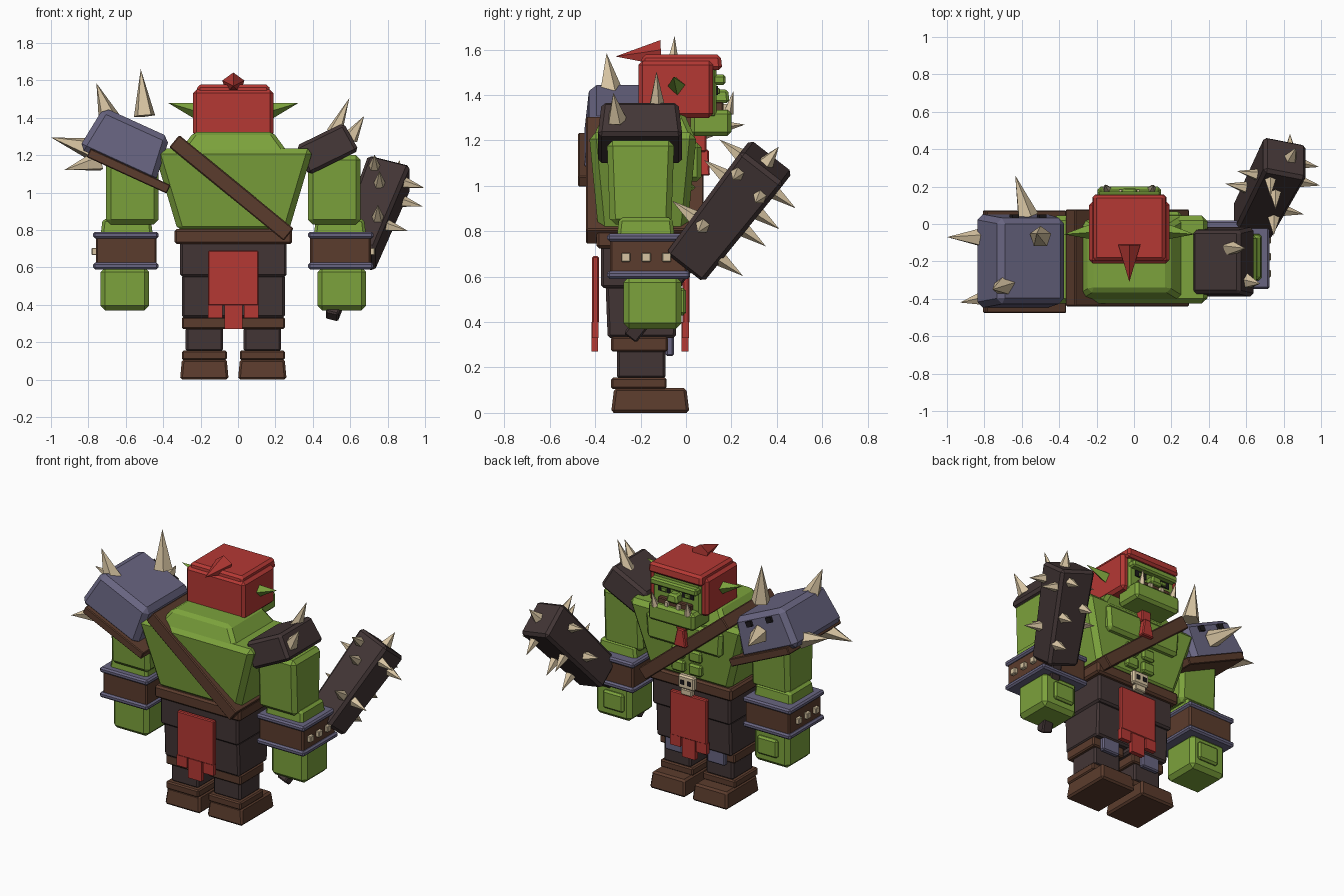
import bpy, bmesh
from math import radians
from mathutils import Vector, Matrix

if "Cube" in bpy.data.objects:
    bpy.data.objects.remove(bpy.data.objects["Cube"])

MID = -0.025  # symmetry plane of the body


def material(name, *rgb):
    m = bpy.data.materials.new(name)
    m.use_nodes = True
    m.diffuse_color = (*rgb, 1)
    m.node_tree.nodes["Principled BSDF"].inputs["Base Color"].default_value = (*rgb, 1)
    return m


green = material("green skin", .20, .36, .045)
red = material("red cloth", .46, .04, .034)
brown = material("brown leather", .105, .045, .026)
dark = material("dark hide", .055, .036, .036)
steel = material("blue grey metal", .14, .13, .22)
bone = material("bone", .68, .55, .36)
black = material("black", .012, .01, .012)


def finish(name, bm, mat):
    bmesh.ops.recalc_face_normals(bm, faces=bm.faces)
    mesh = bpy.data.meshes.new(name)
    bm.to_mesh(mesh)
    bm.free()
    mesh.materials.append(mat)
    ob = bpy.data.objects.new(name, mesh)
    bpy.context.collection.objects.link(ob)
    return ob


def block(name, mat, x, y, z, top=(1, 1), bevel=.012, frame=None):
    """Chamfered box from three ranges; top scales the upper face."""
    bm = bmesh.new()
    bmesh.ops.create_cube(bm, size=1)
    for v in bm.verts:
        if v.co.z > 0:
            v.co.x *= top[0]
            v.co.y *= top[1]
        for i, (a, b) in enumerate((x, y, z)):
            v.co[i] = (a + b) / 2 + v.co[i] * (b - a)
    if bevel:
        bmesh.ops.bevel(bm, geom=bm.edges[:], offset=bevel, segments=1, affect='EDGES')
    if frame:
        bm.transform(frame)
    return finish(name, bm, mat)


def centred(name, mat, half, y, z, **kw):
    return block(name, mat, (MID - half, MID + half), y, z, **kw)


def pair(name, mat, inner, outer, y, z, **kw):
    """Same block on both sides of the body."""
    for side, s in (("left", 1), ("right", -1)):
        block(side + "_" + name, mat, sorted((MID + s * inner, MID + s * outer)), y, z, **kw)


def spike(name, mat, base, tip, radius=.05, sides=5):
    base, tip = Vector(base), Vector(tip)
    d = tip - base
    bm = bmesh.new()
    bmesh.ops.create_cone(bm, cap_ends=True, segments=sides, radius1=radius, radius2=0, depth=d.length)
    turn = Vector((0, 0, 1)).rotation_difference(d).to_matrix().to_4x4()
    bm.transform(Matrix.Translation((base + tip) / 2) @ turn)
    return finish(name, bm, mat)


def tilted(x, z, degrees):
    return Matrix.Translation((x, 0, z)) @ Matrix.Rotation(radians(degrees), 4, 'Y')


# Boots and legs
pair("boot", brown, .025, .285, (-.33, .015), (0, .11), top=(.92, .92))
pair("boot_cuff", brown, .035, .275, (-.33, -.085), (.105, .155), bevel=.008)
pair("shin", dark, .055, .255, (-.305, -.09), (.15, .28))
pair("knee_band", brown, .035, .275, (-.33, -.08), (.27, .335), bevel=.008)
pair("knee_plate", steel, .09, .22, (-.09, -.053), (.25, .355), bevel=.008)
pair("thigh", dark, .012, .275, (-.345, -.045), (.33, .56), top=(1, 1.06))
centred("hips", dark, .285, (-.375, -.015), (.55, .74))
centred("waist_belt", brown, .315, (-.395, .012), (.725, .805))

# Loincloth, front and back
for side, y0 in (("front", -.015), ("rear", -.413)):
    centred(side + "_cloth", red, .135, (y0, y0 + .03), (.395, .69), bevel=.006)
    centred(side + "_middle_strip", red, .048, (y0 - .004, y0 + .026), (.27, .4), bevel=0)
    pair(side + "_side_strip", red, .058, .135, (y0 - .002, y0 + .028), (.33, .4), bevel=0)

# Skull buckle
centred("buckle_skull", bone, .06, (.0, .04), (.735, .825), bevel=.01)
centred("buckle_jaw", bone, .04, (.0, .036), (.695, .735), bevel=.005)
pair("buckle_eye", black, .012, .04, (.035, .043), (.765, .795), bevel=0)

# Torso
centred("torso", green, .295, (-.385, .005), (.79, 1.235), top=(1.45, 1.22), bevel=.03)
centred("shoulder_hump", green, .31, (-.42, .05), (1.19, 1.325), top=(.68, .74), bevel=.02)
pair("chest_plate", green, .02, .27, (-.02, .068), (1.02, 1.19), top=(1.1, 1), bevel=.02)
for z in (.84, .93):
    pair("belly_plate_%d" % (z * 100), green, .015, .11, (-.05, .04), (z, z + .075), bevel=.012)
block("chest_strap", brown, (-.395, .395), (-.44, .078), (-.042, .042), bevel=.006,
      frame=tilted(-.035, 1.025, 39.3))
centred("neck_scarf_knot", red, .035, (.03, .09), (1.15, 1.225), bevel=.006)
centred("neck_scarf_tail", red, .045, (.055, .105), (1.045, 1.16), top=(.5, .8), bevel=.006)

# Head and hood
centred("hood", red, .215, (-.21, .12), (1.3, 1.55), bevel=.018)
centred("hood_cap", red, .2, (-.2, .16), (1.51, 1.578), top=(.95, .96), bevel=.015)
spike("hood_tail", red, (MID, -.11, 1.58), (MID, -.31, 1.57), .062, 5)
centred("face", green, .175, (.0, .135), (1.3, 1.52))
centred("brow", green, .17, (.1, .175), (1.445, 1.49), bevel=.01)
pair("eye_socket", black, .045, .13, (.12, .141), (1.4, 1.44), bevel=0)
pair("eye", green, .065, .105, (.12, .15), (1.405, 1.43), bevel=.004)
centred("nose", green, .045, (.1, .192), (1.365, 1.425), top=(.7, .85))
centred("mouth", brown, .12, (.1, .165), (1.325, 1.37), bevel=.006)
pair("tooth", bone, .03, .055, (.15, .185), (1.33, 1.36), bevel=0)
centred("jaw", green, .17, (.02, .2), (1.22, 1.335), bevel=.018)
for s in (1, -1):
    spike("tusk", bone, (MID + s * .12, .185, 1.32), (MID + s * .13, .21, 1.42), .025)
    spike("ear", green, (MID + s * .19, -.04, 1.435), (MID + s * .35, -.055, 1.48), .045, 4)

# Arms
pair("upper_arm", green, .4, .68, (-.335, -.065), (.83, 1.2), top=(1, 1.1), bevel=.025)
pair("elbow", green, .43, .71, (-.305, -.05), (.77, .86), top=(.92, .92), bevel=.015)
pair("bracer", brown, .41, .735, (-.335, .005), (.61, .775), bevel=.01)
for z in (.59, .755):
    pair("bracer_trim_%d" % (z * 100), steel, .4, .75, (-.347, .018), (z, z + .035), bevel=.01)
for i in range(3):
    y = -.285 + i * .09
    pair("bracer_stud_%d" % i, bone, .73, .757, (y, y + .04), (.665, .705), bevel=.004)
pair("fist", green, .45, .71, (-.275, -.02), (.37, .6), bevel=.025)
pair("thumb", green, .49, .64, (-.05, .0), (.43, .55), bevel=.012)

# Large metal shoulder guard
guard = tilted(-.59, 1.257, 24.5)
block("metal_shoulder_guard", steel, (-.23, .22), (-.45, .055), (-.128, .128), top=(.86, .9), bevel=.03, frame=guard)
block("shoulder_guard_rim", brown, (-.235, .235), (-.475, .072), (-.025, .025), bevel=.005,
      frame=tilted(-.585, 1.115, 24.5))
for x in (-.09, .07):
    block("guard_rivet", black, (x - .02, x + .02), (.02, .052), (.06, .095), bevel=0, frame=guard)
for base, tip in (
        ((-.69, -.33, 1.4), (-.757, -.35, 1.585)), ((-.5, -.07, 1.41), (-.52, -.05, 1.66)),
        ((-.79, -.075, 1.235), (-1, -.07, 1.295)), ((-.74, -.385, 1.17), (-.93, -.42, 1.12)),
        ((-.57, .04, 1.25), (-.635, .26, 1.27))):
    spike("guard_spike", bone, base, tip, .06)

# Smaller hide shoulder guard
block("hide_shoulder_guard", dark, (-.15, .15), (-.39, -.015), (-.085, .085), top=(.94, .9), bevel=.018,
      frame=tilted(.475, 1.235, -26))
for base, tip in (((.515, -.13, 1.32), (.595, -.13, 1.505)), ((.6, -.305, 1.29), (.675, -.32, 1.41))):
    spike("hide_guard_spike", bone, base, tip, .045)

# Spiked club, built along its own axis
low = Vector((.63, .01, .66))
w = Vector((.18, .35, .45)).normalized()
u = (Vector((1, 0, 0)) - w * w.x).normalized()
v = u.cross(w) * -1
club = Matrix.Translation(low) @ Matrix((u, v, w)).transposed().to_4x4()
if v.y > 0:
    v.negate()
v = -v  # v now points forward and down
block("club_head", dark, (-.105, .105), (-.105, .105), (0, .595), top=(1.13, 1.13), bevel=.018, frame=club)
block("club_handle", dark, (-.035, .035), (-.035, .035), (-.43, .02), bevel=.008, frame=club)
for out, side, spots in (
        (u, v, ((.48, .07), (.21, -.05), (.5, -.07))),
        (v, u, ((.36, -.07), (.13, .07), (.3, .06), (.52, .05))),
        (-v, u, ((.42, .0), (.2, .06), (.52, -.06))),
        (-u, v, ((.24, .03), (.45, -.04)))):
    for along, offset in spots:
        p = low + w * along + side * offset
        spike("club_spike", bone, p + out * .1, p + out * .225, .036)
end = low + w * .59 + u * .03
spike("club_end_spike", bone, end, end + w * .1, .038)
